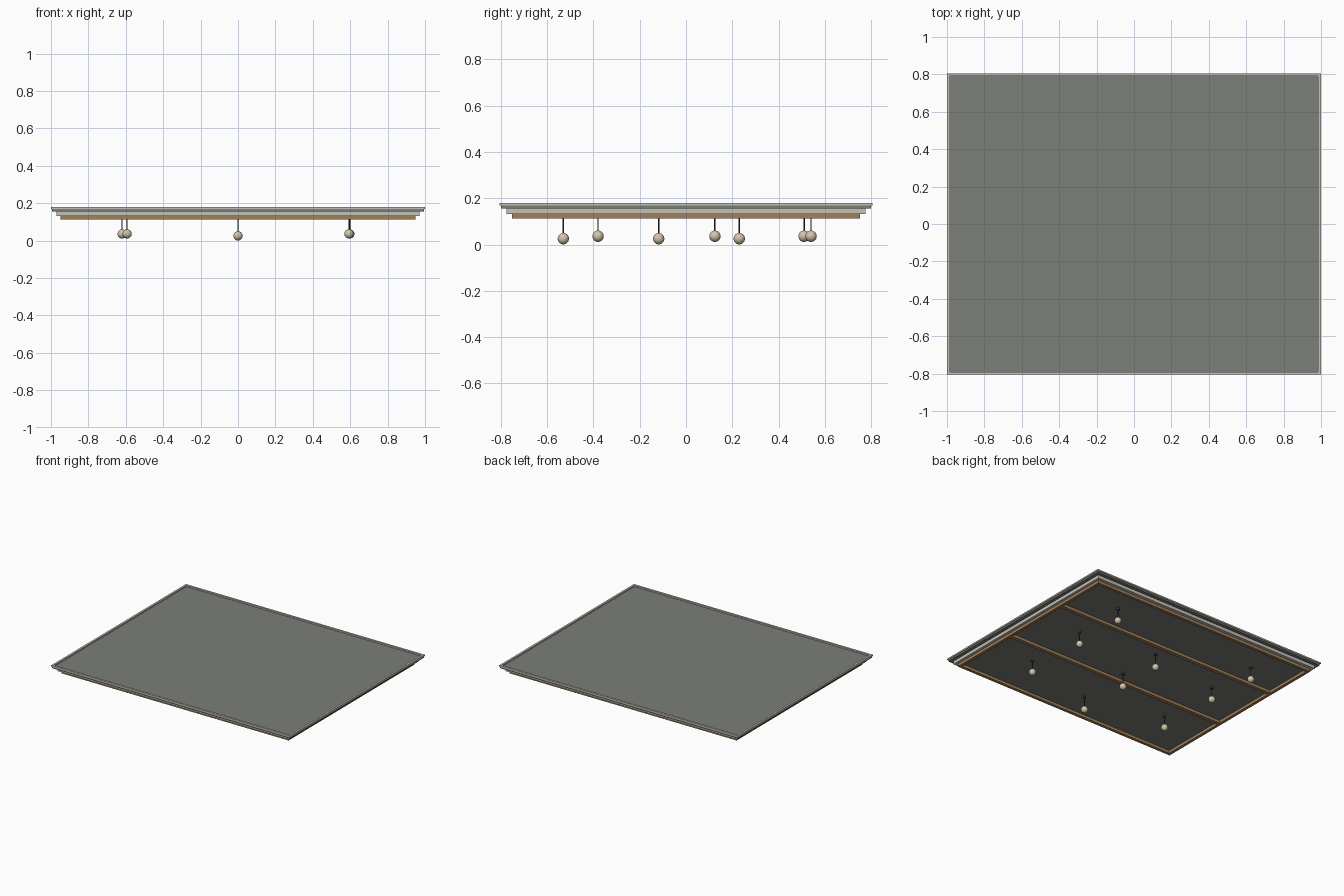
import bpy, bmesh

if "Cube" in bpy.data.objects:
    bpy.data.objects.remove(bpy.data.objects["Cube"])


def material(name, rgb):
    m = bpy.data.materials.new(name)
    m.diffuse_color = (*rgb, 1)
    m.use_nodes = True
    m.node_tree.nodes["Principled BSDF"].inputs["Base Color"].default_value = m.diffuse_color
    return m


STONE = material("grey_green", (0.20, 0.21, 0.19))
PLASTER = material("pale_plaster", (0.56, 0.54, 0.48))
WOOD = material("warm_wood", (0.36, 0.22, 0.10))
METAL = material("dark_metal", (0.05, 0.045, 0.04))
GLASS = material("cream_glass", (0.66, 0.56, 0.41))


def finish(name, bm, mat):
    mesh = bpy.data.meshes.new(name)
    bm.to_mesh(mesh)
    bm.free()
    obj = bpy.data.objects.new(name, mesh)
    bpy.context.collection.objects.link(obj)
    mesh.materials.append(mat)
    return obj


def box(name, x0, x1, y0, y1, z0, z1, mat):
    bm = bmesh.new()
    bmesh.ops.create_cube(bm, size=1)
    for v in bm.verts:
        v.co = (x1 if v.co.x > 0 else x0,
                y1 if v.co.y > 0 else y0,
                z1 if v.co.z > 0 else z0)
    return finish(name, bm, mat)


def frame(name, hx, hy, w, z0, z1, mat):
    # four rails around a rectangle, side rails run full depth
    for s, side in ((-1, "left"), (1, "right")):
        a, b = sorted((s * hx, s * (hx - w)))
        box(f"{name}_{side}", a, b, -hy, hy, z0, z1, mat)
    for s, side in ((-1, "front"), (1, "back")):
        a, b = sorted((s * hy, s * (hy - w)))
        box(f"{name}_{side}", w - hx, hx - w, a, b, z0, z1, mat)


def smooth(obj):
    bpy.ops.object.select_all(action='DESELECT')
    obj.select_set(True)
    bpy.context.view_layer.objects.active = obj
    bpy.ops.object.shade_smooth_by_angle()


def rod(name, x, y, z0, z1, r, mat, sides=16):
    bpy.ops.mesh.primitive_cylinder_add(vertices=sides, radius=r, depth=z1 - z0,
                                        location=(x, y, (z0 + z1) / 2))
    obj = bpy.context.object
    obj.name = name
    obj.data.materials.append(mat)
    smooth(obj)


def globe(name, x, y, z, r):
    bpy.ops.mesh.primitive_uv_sphere_add(segments=24, ring_count=14, radius=r,
                                         location=(x, y, z))
    obj = bpy.context.object
    obj.name = name
    obj.data.materials.append(GLASS)
    smooth(obj)


# roof slab with raised rim
box("roof_slab", -0.995, 0.995, -0.80, 0.80, 0.157, 0.170, STONE)
frame("roof_rim", 1.0, 0.805, 0.015, 0.169, 0.180, PLASTER)

# stepped moulding and recessed ceiling panel
frame("moulding", 0.97, 0.775, 0.04, 0.133, 0.157, PLASTER)
box("ceiling_panel", -0.93, 0.93, -0.735, 0.735, 0.133, 0.157, STONE)

# wooden trim and two long beams
frame("wood_trim", 0.95, 0.752, 0.022, 0.112, 0.133, WOOD)
for i, y in enumerate((-0.205, 0.335)):
    box(f"ceiling_beam_{i}", -0.928, 0.928, y - 0.014, y + 0.014, 0.112, 0.133, WOOD)

# hanging globe lamps: x, y, globe centre height
lamps = [(-0.62, 0.51, 0.036), (-0.593, 0.125, 0.036), (-0.593, -0.38, 0.036),
         (0.0, 0.23, 0.0255), (0.0, -0.118, 0.0255), (0.0, -0.53, 0.0255),
         (0.598, 0.54, 0.036), (0.593, 0.125, 0.036), (0.593, -0.38, 0.036)]
for i, (x, y, z) in enumerate(lamps):
    rod(f"lamp_canopy_{i}", x, y, 0.119, 0.134, 0.011, METAL)
    rod(f"lamp_stem_{i}", x, y, z + 0.02, 0.125, 0.003, METAL, 8)
    globe(f"lamp_globe_{i}", x, y, z, 0.0245)
